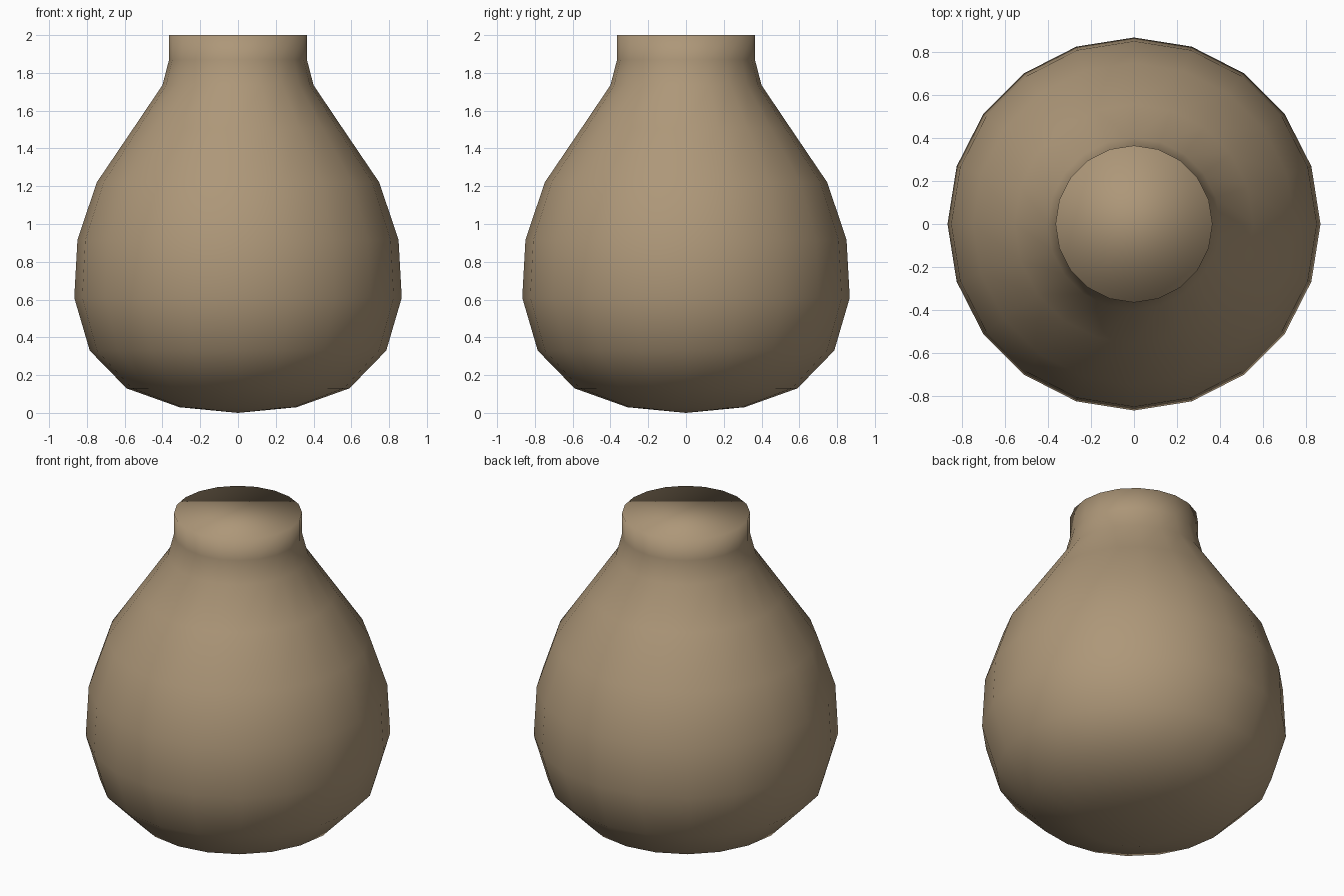
import bpy, bmesh
from math import cos, sin, tau

if "Cube" in bpy.data.objects:
    bpy.data.objects.remove(bpy.data.objects["Cube"])

SIDES = 20
# Lathe profile (radius, height) from the base ring up to the rim
PROFILE = [(0.31, 0.03), (0.59, 0.13), (0.785, 0.33), (0.867, 0.61),
           (0.85, 0.915), (0.748, 1.22), (0.555, 1.505), (0.40, 1.735),
           (0.365, 1.87), (0.365, 2.0)]

bm = bmesh.new()
rings = [[bm.verts.new((r * cos(tau * i / SIDES), r * sin(tau * i / SIDES), z))
          for i in range(SIDES)] for r, z in PROFILE]

# Side walls
for low, high in zip(rings, rings[1:]):
    for i in range(SIDES):
        j = (i + 1) % SIDES
        bm.faces.new((low[i], low[j], high[j], high[i]))

# Shallow pointed base and flat closed top
pole = bm.verts.new((0, 0, 0))
for i in range(SIDES):
    bm.faces.new((pole, rings[0][(i + 1) % SIDES], rings[0][i]))
bm.faces.new(rings[-1])

# Everything is smooth shaded, including the top
for f in bm.faces:
    f.smooth = True

mesh = bpy.data.meshes.new("vase")
bm.to_mesh(mesh)
bm.free()
vase = bpy.data.objects.new("vase", mesh)
bpy.context.collection.objects.link(vase)

# Tan clay
clay = bpy.data.materials.new("tan_clay")
clay.diffuse_color = (0.42, 0.31, 0.19, 1)
clay.use_nodes = True
clay.node_tree.nodes["Principled BSDF"].inputs["Base Color"].default_value = clay.diffuse_color
mesh.materials.append(clay)
